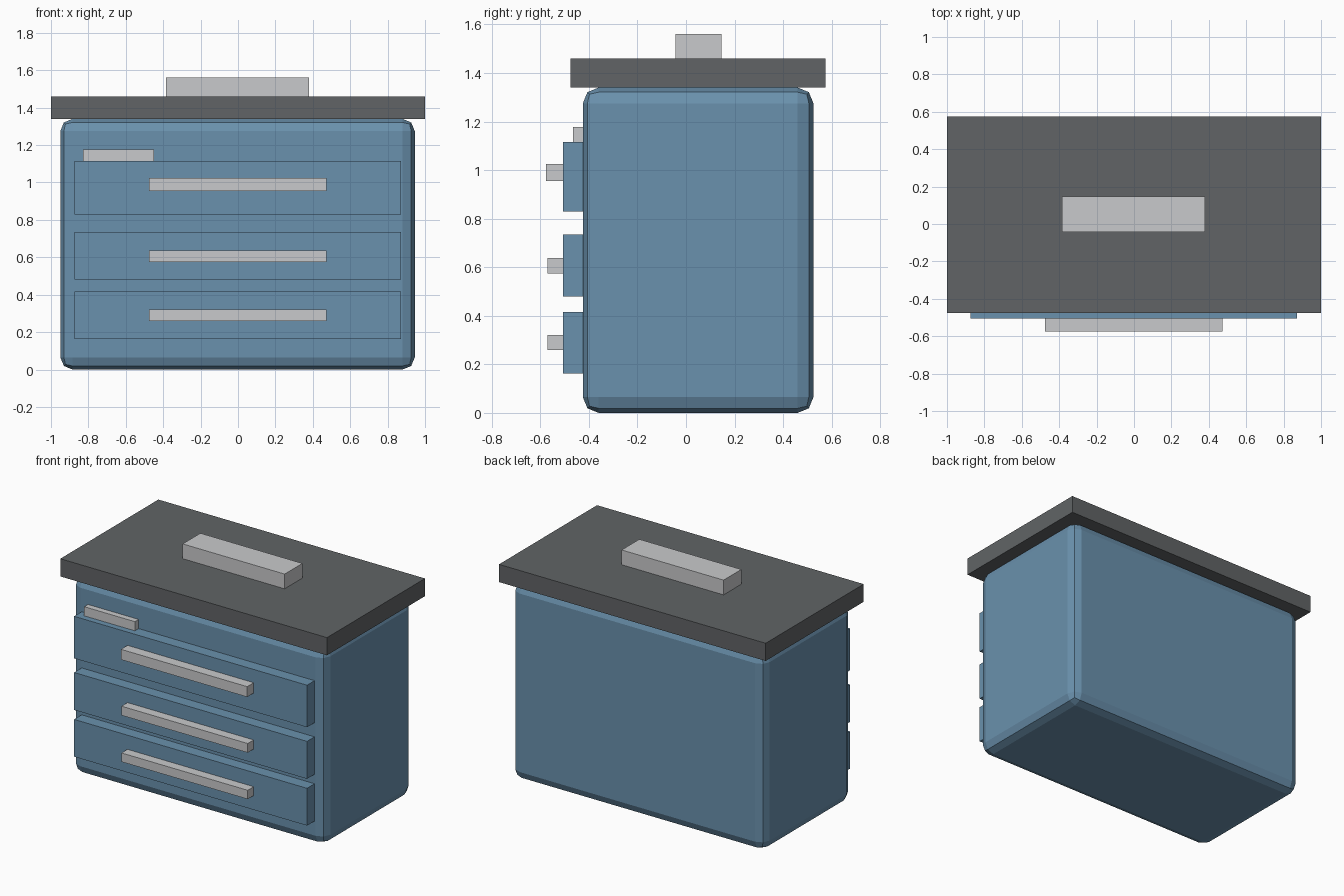
import bpy
import bmesh
from mathutils import Vector

default_cube = bpy.data.objects.get("Cube")
if default_cube:
    bpy.data.objects.remove(default_cube, do_unlink=True)


def make_material(name, rgb):
    mat = bpy.data.materials.new(name)
    mat.use_nodes = True
    mat.diffuse_color = (*rgb, 1)
    mat.node_tree.nodes["Principled BSDF"].inputs["Base Color"].default_value = (*rgb, 1)
    return mat


blue = make_material("steel blue", (0.144, 0.283, 0.418))
charcoal = make_material("charcoal", (0.119, 0.127, 0.133))
silver = make_material("light silver", (0.584, 0.591, 0.604))


def box(name, mat, x, y, z, bevel=0):
    """Box spanning the (low, high) ranges on each axis."""
    bm = bmesh.new()
    bmesh.ops.create_cube(bm, size=1)
    low, high = (Vector(corner) for corner in zip(x, y, z))
    for v in bm.verts:
        v.co = (low + high) / 2 + v.co * (high - low)
    mesh = bpy.data.meshes.new(name)
    bm.to_mesh(mesh)
    bm.free()
    mesh.materials.append(mat)
    obj = bpy.data.objects.new(name, mesh)
    bpy.context.collection.objects.link(obj)
    if bevel:
        mod = obj.modifiers.new("rounded edges", "BEVEL")
        mod.width = bevel
        mod.segments = 2
    return obj


# Cabinet with rounded edges
FRONT = -0.425
box("cabinet_body", blue, (-0.95, 0.945), (FRONT, 0.525), (0, 1.34), bevel=0.065)

# Overhanging top and its carrying handle
box("top_slab", charcoal, (-1, 1), (-0.475, 0.575), (1.34, 1.46))
box("top_handle", silver, (-0.385, 0.38), (-0.043, 0.147), (1.46, 1.56))

# Drawers: height range of the front, height range and front face of the pull
drawers = {
    "lower": ((0.163, 0.416), (0.26, 0.32), -0.57),
    "middle": ((0.48, 0.734), (0.575, 0.637), -0.57),
    "upper": ((0.83, 1.115), (0.955, 1.025), -0.576),
}
DRAWER_FACE = -0.506
for level, (front_z, pull_z, pull_face) in drawers.items():
    box(level + "_drawer_front", blue, (-0.875, 0.872), (DRAWER_FACE, FRONT + 0.01), front_z)
    box(level + "_drawer_pull", silver, (-0.475, 0.472), (pull_face, DRAWER_FACE), pull_z)

# Small plate above the upper drawer
box("name_plate", silver, (-0.828, -0.448), (-0.465, FRONT + 0.01), (1.105, 1.177))
